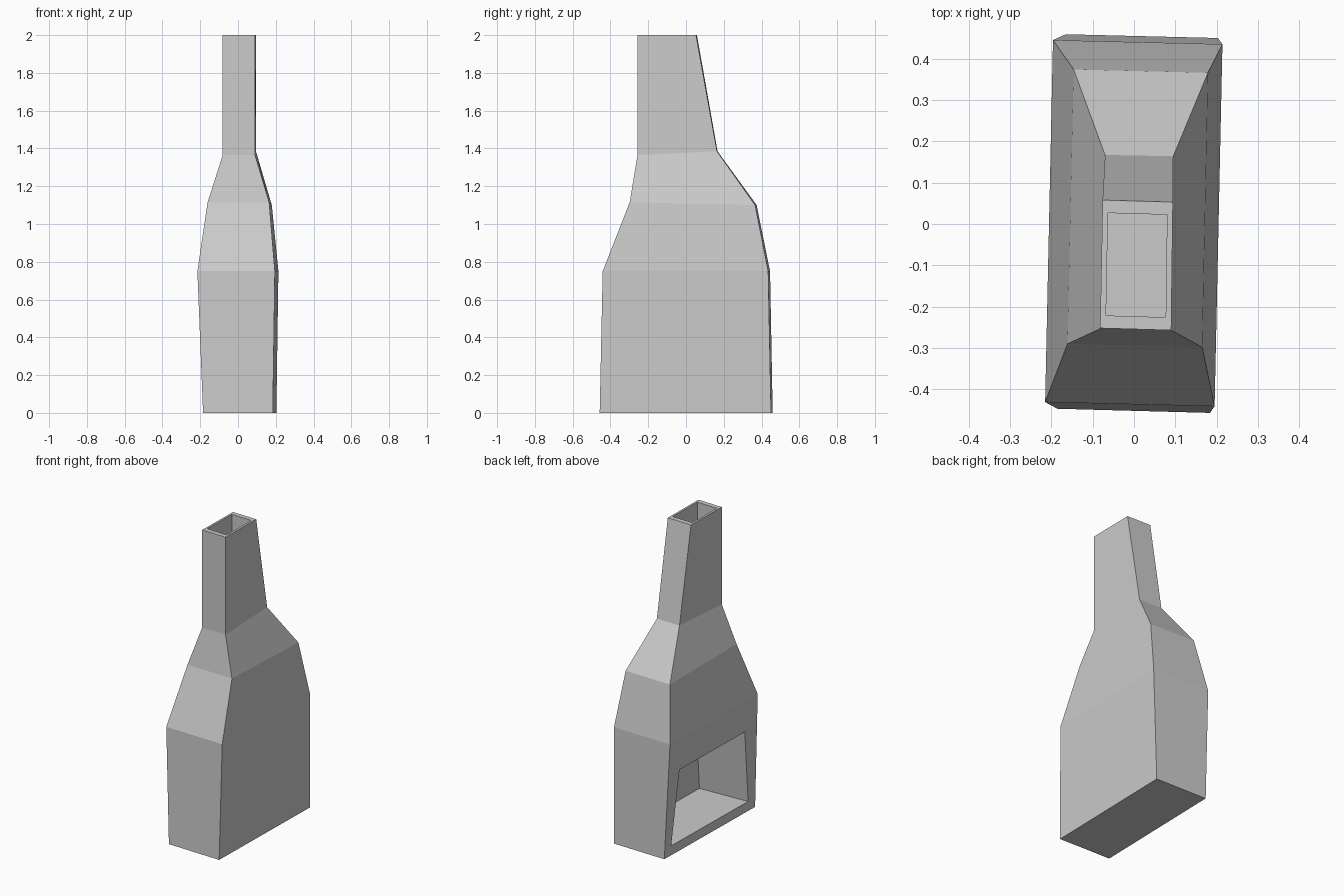
import bpy, bmesh
from mathutils import Vector

if "Cube" in bpy.data.objects:
    bpy.data.objects.remove(bpy.data.objects["Cube"])

# Outer cross-sections, bottom to top: front-left, front-right, back-right, back-left (x, y)
# followed by the front and back heights
SECTIONS = [
    ([(-.185, -.447), (.184, -.457), (.203, .45), (-.165, .459)], 0, 0),
    ([(-.215, -.431), (.195, -.441), (.214, .435), (-.196, .445)], .75, .75),
    ([(-.161, -.29), (.165, -.298), (.179, .366), (-.146, .374)], 1.115, 1.1),
    ([(-.081, -.253), (.09, -.257), (.095, .164), (-.07, .167)], 1.365, 1.385),
    ([(-.082, -.252), (.09, -.257), (.094, .053), (-.076, .058)], 2, 2),
]

bm = bmesh.new()


def pocket(quad, hole, push):
    """Fill a quad with a frame around a recess; hole corners are (u, v) in the quad."""
    a, b, c, d = [v.co for v in quad]
    rim = [bm.verts.new(a.lerp(b, u).lerp(d.lerp(c, u), v)) for u, v in hole]
    deep = [bm.verts.new(v.co + Vector(push)) for v in rim]
    for i in range(4):
        j = (i + 1) % 4
        bm.faces.new((quad[i], quad[j], rim[j], rim[i]))
        bm.faces.new((rim[i], rim[j], deep[j], deep[i]))
    bm.faces.new(deep)


rings = [[bm.verts.new((x, y, zf if i < 2 else zb)) for i, (x, y) in enumerate(pts)]
         for pts, zf, zb in SECTIONS]

# Base and tapering outer walls
bm.faces.new(rings[0][::-1])
for k in range(len(rings) - 1):
    low, high = rings[k], rings[k + 1]
    for i in range(4):
        j = (i + 1) % 4
        quad = (low[i], low[j], high[j], high[i])
        if k == 0 and i == 3:
            # Hearth opening in the left wall
            pocket(quad, [(.07, .085), (.92, .085), (.862, .725), (.125, .725)],
                   (.34, .015, 0))
        else:
            bm.faces.new(quad)

# Flue opening in the top
pocket(rings[-1], [(.08, .1), (.92, .1), (.92, .9), (.08, .9)], (0, 0, -.2))

bmesh.ops.recalc_face_normals(bm, faces=bm.faces)
mesh = bpy.data.meshes.new("fireplace_chimney")
bm.to_mesh(mesh)
bm.free()
bpy.context.collection.objects.link(bpy.data.objects.new("fireplace_chimney", mesh))
